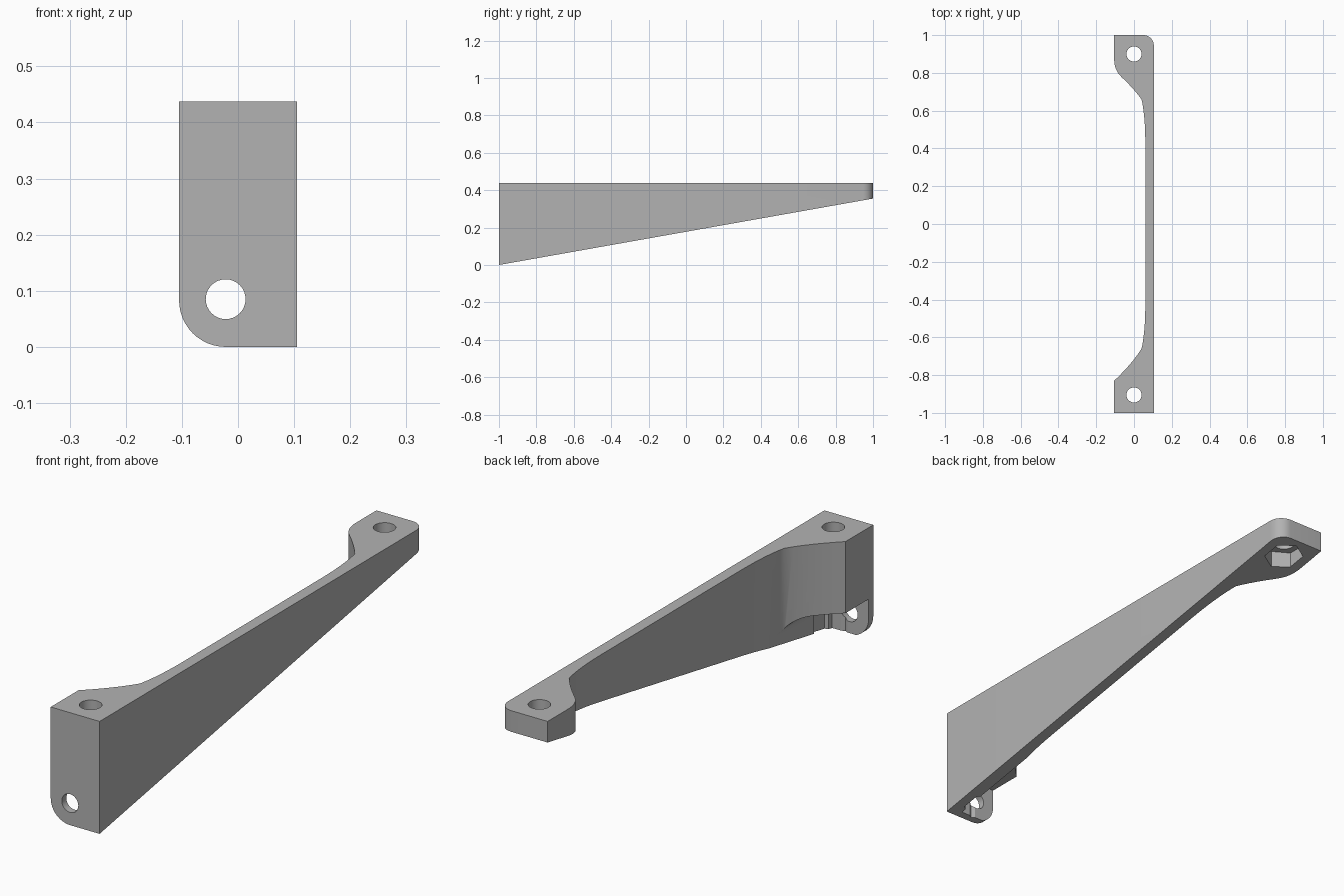
import bpy, bmesh, math
from mathutils import Vector

if "Cube" in bpy.data.objects:
    bpy.data.objects.remove(bpy.data.objects["Cube"])

TOP = 0.437
SLOPE = 0.1775


def prism(name, pts, low, high):
    """Closed solid: low(p) and high(p) map each 2D profile point to 3D."""
    bm = bmesh.new()
    a = [bm.verts.new(low(p)) for p in pts]
    b = [bm.verts.new(high(p)) for p in pts]
    bm.faces.new(a[::-1])
    bm.faces.new(b)
    for i in range(len(pts)):
        j = (i + 1) % len(pts)
        bm.faces.new((a[i], a[j], b[j], b[i]))
    bmesh.ops.recalc_face_normals(bm, faces=bm.faces)
    me = bpy.data.meshes.new(name)
    bm.to_mesh(me)
    bm.free()
    ob = bpy.data.objects.new(name, me)
    bpy.context.collection.objects.link(ob)
    return ob


def vertical(name, pts, z0, z1):
    return prism(name, pts, lambda p: (p[0], p[1], z0), lambda p: (p[0], p[1], z1))


def lengthwise(name, pts, y0, y1):
    return prism(name, pts, lambda p: (p[0], y0, p[1]), lambda p: (p[0], y1, p[1]))


def arc(cx, cy, r, a0, a1, n):
    return [(cx + r * math.cos(math.radians(a0 + (a1 - a0) * i / n)),
             cy + r * math.sin(math.radians(a0 + (a1 - a0) * i / n))) for i in range(n + 1)]


def circle(cx, cy, r, n, turn=0):
    return arc(cx, cy, r, turn, turn + 360, n)[:-1]


def curve(p0, p1, p2, n=10):
    """Quadratic curve through a control point."""
    p0, p1, p2 = Vector(p0), Vector(p1), Vector(p2)
    return [tuple(p0 * (1 - t) ** 2 + p1 * 2 * t * (1 - t) + p2 * t * t)
            for t in [i / n for i in range(n + 1)]]


# Bracket outline seen from above: two end pads joined by a thin web
outline = [(-0.105, -1), (0.105, -1)]
outline += arc(0.05, 0.945, 0.055, 0, 90, 8)
outline += [(-0.105, 1)]
outline += curve((-0.105, 0.875), (-0.105, 0.815), (-0.068, 0.78), 8)
outline += curve((-0.06, 0.772), (0, 0.715), (0.04, 0.66), 6)
outline += curve((0.04, 0.66), (0.06, 0.57), (0.06, 0.42))[1:]
outline += curve((0.06, -0.42), (0.06, -0.57), (0.04, -0.66))
outline += curve((0.04, -0.66), (-0.01, -0.74), (-0.105, -0.83), 6)[1:]
bracket = prism("bracket", outline,
                lambda p: (p[0], p[1], SLOPE * (p[1] + 1)),
                lambda p: (p[0], p[1], TOP))

cutters = []
# Screw holes with hexagonal nut recesses from below
for y in (-0.905, 0.9):
    cutters.append(vertical("screw_hole", circle(0, y, 0.04, 32), -0.2, 0.6))
    cutters.append(vertical("nut_recess", circle(0, y, 0.075, 6, 30), -0.3, 0.392))

# Open pocket behind the front lug, with a rounded ceiling
pocket = [(-0.3, -0.2), (0.052, -0.2)] + arc(-0.022, 0.085, 0.074, 0, 90, 12) + [(-0.3, 0.159)]
cutters.append(lengthwise("pocket", pocket, -0.972, -0.45))

# Front lug hole and rounded lower corner
cutters.append(lengthwise("lug_hole", circle(-0.022, 0.085, 0.0355, 32), -1.2, -0.9))
corner = [(-0.3, -0.2), (-0.022, -0.2)] + arc(-0.022, 0.083, 0.083, 270, 180, 12) + [(-0.3, 0.083)]
cutters.append(lengthwise("lug_corner", corner, -1.2, -0.85))

for c in cutters:
    m = bracket.modifiers.new(c.name, 'BOOLEAN')
    m.operation = 'DIFFERENCE'
    m.solver = 'EXACT'
    m.object = c

# Bake the cuts and drop the cutters
dg = bpy.context.evaluated_depsgraph_get()
bracket_mesh = bpy.data.meshes.new_from_object(bracket.evaluated_get(dg))
bracket.modifiers.clear()
bracket.data = bracket_mesh
for c in cutters:
    bpy.data.objects.remove(c)

grey = bpy.data.materials.new("plain_grey")
grey.diffuse_color = (0.45, 0.45, 0.45, 1)
grey.use_nodes = True
grey.node_tree.nodes["Principled BSDF"].inputs["Base Color"].default_value = grey.diffuse_color
bracket.data.materials.clear()
bracket.data.materials.append(grey)

bpy.context.view_layer.objects.active = bracket
bracket.select_set(True)
bpy.ops.object.shade_smooth_by_angle(angle=math.radians(25))
